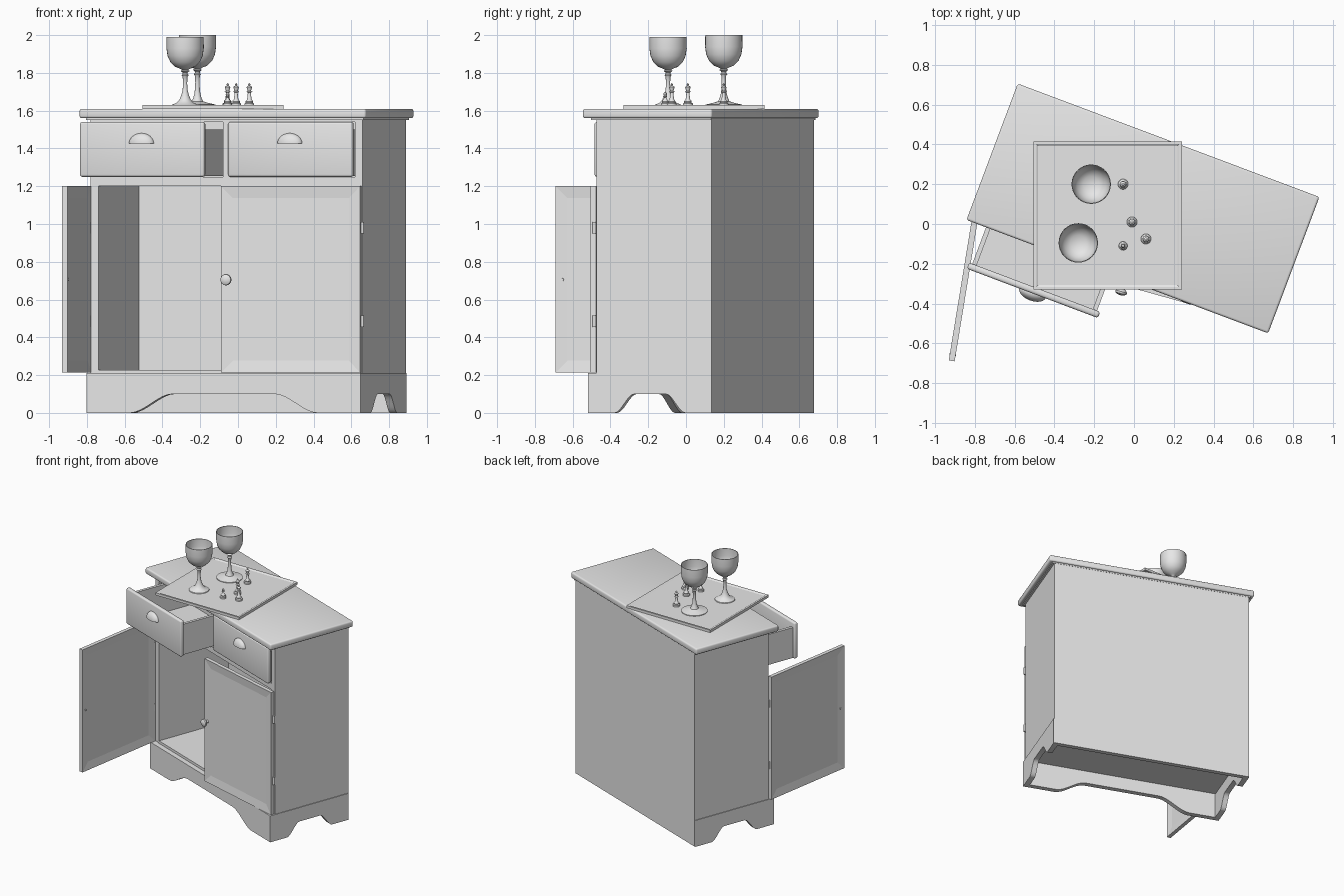
import bpy, bmesh
from math import radians, pi
from mathutils import Matrix, Vector

cube = bpy.data.objects.get("Cube")
if cube:
    bpy.data.objects.remove(cube)

GREY = (0.8, 0.8, 0.8, 1.0)
mat = bpy.data.materials.new("plain_grey")
mat.use_nodes = True
mat.diffuse_color = GREY
mat.node_tree.nodes["Principled BSDF"].inputs["Base Color"].default_value = GREY

T = Matrix.Translation
# the whole cabinet stands turned about z
CAB = T((0.045, 0.078, 0)) @ Matrix.Rotation(radians(-20.6), 4, 'Z')


def finish(name, bm, matrix, smooth=False):
    bmesh.ops.recalc_face_normals(bm, faces=bm.faces)
    me = bpy.data.meshes.new(name)
    bm.to_mesh(me)
    bm.free()
    me.materials.append(mat)
    ob = bpy.data.objects.new(name, me)
    bpy.context.collection.objects.link(ob)
    ob.matrix_world = matrix
    if smooth:
        bpy.ops.object.select_all(action='DESELECT')
        ob.select_set(True)
        bpy.context.view_layer.objects.active = ob
        bpy.ops.object.shade_smooth_by_angle(angle=radians(40))
    return ob


def box_mesh(lo, hi):
    lo, hi = Vector(lo), Vector(hi)
    bm = bmesh.new()
    bmesh.ops.create_cube(bm, size=1, matrix=T((lo + hi) / 2) @ Matrix.Diagonal((*(hi - lo), 1)))
    return bm


def box(name, lo, hi, matrix=CAB, bevel=0):
    bm = box_mesh(lo, hi)
    if bevel:
        bmesh.ops.bevel(bm, geom=bm.edges[:], offset=bevel, segments=3, profile=0.5, affect='EDGES')
    return finish(name, bm, matrix, bevel > 0)


def lathe(name, profile, matrix, steps=32):
    bm = bmesh.new()
    vs = [bm.verts.new((r, 0, z)) for r, z in profile]
    es = [bm.edges.new(p) for p in zip(vs, vs[1:])]
    bmesh.ops.spin(bm, geom=vs + es, cent=(0, 0, 0), axis=(0, 0, 1), angle=2 * pi, steps=steps)
    bmesh.ops.remove_doubles(bm, verts=bm.verts[:], dist=0.0004)
    return finish(name, bm, matrix, True)


def arched_plate(name, half, foot, crown, rise, height, thick, matrix):
    """Skirt plate in local x/z with an S-curved arch, extruded along +y."""
    n = 8
    ramp = [(foot + (crown - foot) * i / n, rise * (i / n) ** 2 * (3 - 2 * i / n)) for i in range(n + 1)]
    pts = [(half, height), (half, 0)] + ramp
    pts += [(-x, z) for x, z in reversed(pts)]
    bm = bmesh.new()
    face = bm.faces.new([bm.verts.new((x, 0, z)) for x, z in pts])
    ext = bmesh.ops.extrude_face_region(bm, geom=[face])
    bmesh.ops.translate(bm, vec=(0, thick, 0), verts=[v for v in ext["geom"] if isinstance(v, bmesh.types.BMVert)])
    return finish(name, bm, matrix, True)


# carcass panels
SIDE, FRONT, BACK = 0.77, -0.30, 0.351
box("back_panel", (-SIDE, 0.315, 0), (SIDE, BACK, 1.56))
for s, side in ((1, "left"), (-1, "right")):
    a, b = sorted((s * 0.725, s * SIDE))
    box(side + "_side_panel", (a, FRONT, 0.2), (b, 0.33, 1.56))
box("cabinet_floor", (-0.74, FRONT, 0.2), (0.74, 0.32, 0.228))
box("drawer_shelf", (-0.74, FRONT, 1.2), (0.74, 0.32, 1.248))
box("top_rail", (-0.74, FRONT, 1.54), (0.74, -0.26, 1.565))
box("drawer_divider", (-0.02, FRONT, 1.24), (0.02, 0.32, 1.55))
box("top_molding", (-0.785, -0.325, 1.55), (0.785, 0.353, 1.562))
box("cabinet_top", (-0.81, -0.366, 1.56), (0.81, 0.366, 1.61), bevel=0.012)

# plinth with arched cutouts
arched_plate("front_plinth", 0.775, 0.53, 0.29, 0.10, 0.212, 0.04, CAB @ T((0, -0.345, 0)))
for s, side in ((1, "left"), (-1, "right")):
    turn = Matrix.Rotation(s * pi / 2, 4, 'Z')
    arched_plate(side + "_plinth", 0.342, 0.20, 0.09, 0.10, 0.212, 0.04,
                 CAB @ T((s * 0.775, 0.004, 0)) @ turn)

# doors, hung on a pivot at the front corners
WIDTH, KNOB_Z = 0.763, 0.705
KNOB = [(0, 0), (0.012, 0), (0.009, 0.008), (0.009, 0.016), (0.022, 0.022), (0.030, 0.032),
        (0.028, 0.042), (0.016, 0.049), (0, 0.051)]
for s, side, swing in ((-1, "right", -78.7), (1, "left", 5)):
    pivot = CAB @ T((s * 0.765, FRONT - 0.004, 0)) @ Matrix.Rotation(radians(swing), 4, 'Z')
    a, b = sorted((0, -s * WIDTH))
    bm = box_mesh((a, -0.03, 0.214), (b, 0, 1.2))
    flat = [f for f in bm.faces if abs(f.normal.y) > 0.9]
    bmesh.ops.inset_individual(bm, faces=flat, thickness=0.09, depth=-0.008)
    finish(side + "_door", bm, pivot)
    at = pivot @ T((-s * (WIDTH - 0.035), -0.03, KNOB_Z)) @ Matrix.Rotation(pi / 2, 4, 'X')
    if s > 0:
        lathe("door_knob", KNOB, at, 24)
    else:
        lathe("knob_hole_plate", [(0, -0.031), (0.008, -0.031), (0.008, 0.001), (0, 0.001)], at, 12)
    for z in (0.485, 0.98):
        lathe(side + "_hinge", [(0, -0.03), (0.009, -0.03), (0.009, 0.03), (0, 0.03)],
              CAB @ T((s * 0.772, FRONT - 0.012, z)), 12)

# drawers with cup pulls
for s, side, pull in ((-1, "right", 0.262), (1, "left", 0)):
    m = CAB @ T((s * 0.37, -0.333 - pull, 0))
    name = side + "_drawer_"
    box(name + "front", (-0.352, 0, 1.25), (0.352, 0.033, 1.54), m, 0.012)
    for t in (-1, 1):
        a, b = sorted((t * 0.312, t * 0.335))
        box(name + "side", (a, 0.03, 1.255), (b, 0.57, 1.50), m)
    box(name + "back", (-0.32, 0.55, 1.255), (0.32, 0.57, 1.50), m)
    box(name + "bottom", (-0.32, 0.03, 1.26), (0.32, 0.56, 1.275), m)
    bm = bmesh.new()
    bmesh.ops.create_uvsphere(bm, u_segments=32, v_segments=16, radius=1)
    for normal in ((0, 0, -1), (0, 1, 0)):
        bmesh.ops.bisect_plane(bm, geom=bm.verts[:] + bm.edges[:] + bm.faces[:], plane_co=(0, 0, 0),
                               plane_no=normal, clear_outer=True)
    bmesh.ops.scale(bm, vec=(0.07, 0.038, 0.056), verts=bm.verts)
    finish(name + "cup_pull", bm, m @ T((0, 0.001, 1.425)), True)

# square board on the top, with a groove near its rim
bm = box_mesh((-0.505, -0.33, 1.61), (0.24, 0.415, 1.63))
top = [f for f in bm.faces if f.normal.z > 0.9]
bmesh.ops.inset_individual(bm, faces=top, thickness=0.02)
bmesh.ops.inset_individual(bm, faces=top, thickness=0.012, depth=-0.005)
finish("game_board", bm, Matrix.Identity(4))

# goblets
BOWL = [(0.026, 0.197), (0.052, 0.207), (0.078, 0.232), (0.093, 0.265), (0.099, 0.305), (0.098, 0.365),
        (0.094, 0.365), (0.095, 0.305), (0.088, 0.265), (0.070, 0.232), (0.04, 0.212), (0, 0.207)]
STEM = [(0.013, 0.085), (0.011, 0.12), (0.013, 0.155), (0.019, 0.163), (0.013, 0.17), (0.014, 0.178),
        (0.024, 0.185), (0.016, 0.191)]
WIDE_FOOT = [(0, 0), (0.096, 0), (0.096, 0.005), (0.06, 0.013), (0.03, 0.022), (0.022, 0.04), (0.016, 0.06)]
CONE_FOOT = [(0, 0), (0.075, 0), (0.073, 0.005), (0.046, 0.016), (0.031, 0.032), (0.021, 0.055)]
lathe("back_goblet", WIDE_FOOT + STEM + BOWL, T((-0.215, 0.2, 1.627)) @ Matrix.Diagonal((1, 1, 1.02, 1)))
lathe("front_goblet", CONE_FOOT + STEM + BOWL, T((-0.28, -0.095, 1.625)))

# small turned game pieces
BASE = [(0, 0), (0.026, 0), (0.026, 0.012), (0.019, 0.018), (0.021, 0.024), (0.012, 0.034)]
TALL = BASE + [(0.008, 0.07), (0.016, 0.075), (0.009, 0.08), (0.015, 0.1), (0.009, 0.105),
               (0.004, 0.109), (0.007, 0.115), (0, 0.122)]
PAWN = BASE + [(0.007, 0.045), (0.013, 0.049), (0.008, 0.053), (0.012, 0.062), (0.008, 0.071), (0, 0.074)]
for x, y in ((-0.055, 0.2), (-0.01, 0.01), (0.06, -0.075)):
    lathe("tall_piece", TALL, T((x, y, 1.625)), 20)
lathe("short_piece", PAWN, T((-0.055, -0.11, 1.625)) @ Matrix.Diagonal((0.85, 0.85, 1, 1)), 20)
